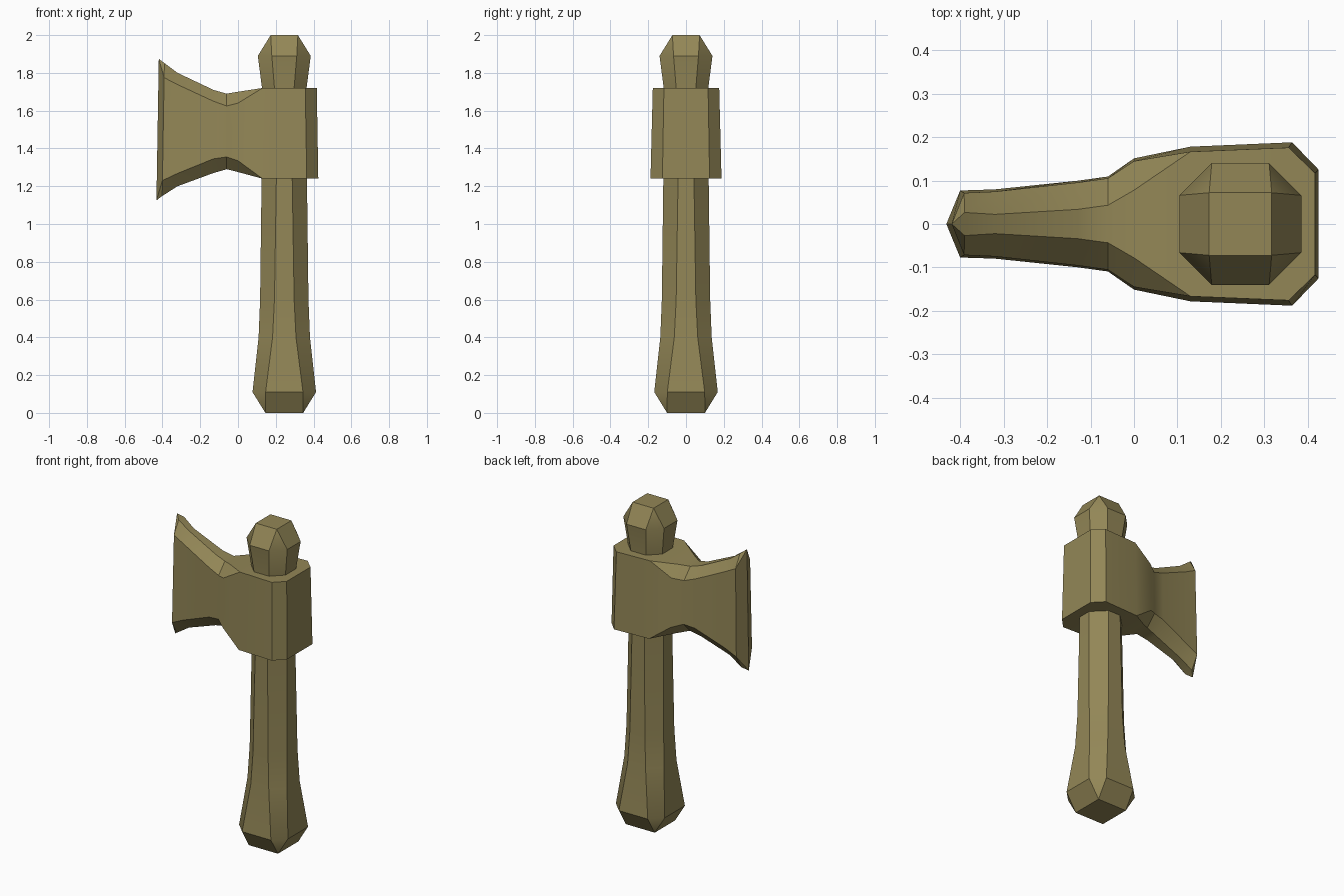
import bpy
import bmesh
import math

cube = bpy.data.objects.get("Cube")
if cube:
    bpy.data.objects.remove(cube, do_unlink=True)

# Single flat olive colour
olive = bpy.data.materials.new("olive_brown")
olive.use_nodes = True
colour = (0.29, 0.24, 0.094, 1)
olive.diffuse_color = colour
olive.node_tree.nodes["Principled BSDF"].inputs["Base Color"].default_value = colour


def loft(name, rings):
    """Skin equal-length rings, cap both ends and weld collapsed corners."""
    bm = bmesh.new()
    loops = [[bm.verts.new(p) for p in ring] for ring in rings]
    count = len(loops[0])
    for a, b in zip(loops, loops[1:]):
        for i in range(count):
            j = (i + 1) % count
            bm.faces.new((a[i], a[j], b[j], b[i]))
    bm.faces.new(loops[0])
    bm.faces.new(loops[-1])
    bmesh.ops.remove_doubles(bm, verts=bm.verts, dist=0.0005)
    bmesh.ops.recalc_face_normals(bm, faces=bm.faces)
    mesh = bpy.data.meshes.new(name)
    bm.to_mesh(mesh)
    bm.free()
    mesh.materials.append(olive)
    obj = bpy.data.objects.new(name, mesh)
    bpy.context.collection.objects.link(obj)
    bpy.ops.object.select_all(action='DESELECT')
    obj.select_set(True)
    bpy.context.view_layer.objects.active = obj
    bpy.ops.object.shade_smooth_by_angle(angle=math.radians(36))
    return obj


def octagon(z, half, flat):
    """Chamfered square; it becomes a plain square when half equals flat."""
    corners = [(half, -flat), (half, flat), (flat, half), (-flat, half),
               (-half, flat), (-half, -flat), (-flat, -half), (flat, -half)]
    return [(0.245 + x, y, z) for x, y in corners]


# Handle with flared grip and faceted knob: height, half width, half flat
loft("handle", [octagon(*s) for s in (
    (0, 0.1, 0.1), (0.11, 0.168, 0.099), (0.4, 0.136, 0.062),
    (0.6, 0.128, 0.052), (1.24, 0.12, 0.042), (1.72, 0.118, 0.052),
    (1.89, 0.14, 0.066), (2, 0.072, 0.072))])


def head_ring(x, side, low, high, ridge, ridge_low, ridge_high):
    """Section across the head: flat sides bevelled to the top and bottom ridges."""
    def point(sign, y, z):
        up = (z - 1.24) / 0.48
        shift = -0.008 if x > 0.2 else 0.008 if x < -0.35 else 0
        return (x + shift * up, sign * y * (1 - 0.065 * up), z)
    return [point(1, side, low), point(1, side, high),
            point(1, ridge, ridge_high), point(-1, ridge, ridge_high),
            point(-1, side, high), point(-1, side, low),
            point(-1, ridge, ridge_low), point(1, ridge, ridge_low)]


# Axe head from the chamfered back to the cutting edge
loft("axe_head", [head_ring(*s) for s in (
    (0.425, 0.125, 1.24, 1.72, 0.125, 1.24, 1.72),
    (0.364, 0.188, 1.24, 1.72, 0.188, 1.24, 1.72),
    (0.13, 0.178, 1.24, 1.72, 0.178, 1.24, 1.72),
    (0, 0.153, 1.335, 1.64, 0.083, 1.275, 1.7),
    (-0.06, 0.111, 1.355, 1.625, 0.046, 1.29, 1.69),
    (-0.13, 0.101, 1.345, 1.65, 0.036, 1.27, 1.71),
    (-0.32, 0.08, 1.268, 1.738, 0.024, 1.2, 1.8),
    (-0.4, 0.077, 1.23, 1.775, 0.029, 1.148, 1.852),
    (-0.43, 0, 1.125, 1.875, 0, 1.125, 1.875))])
